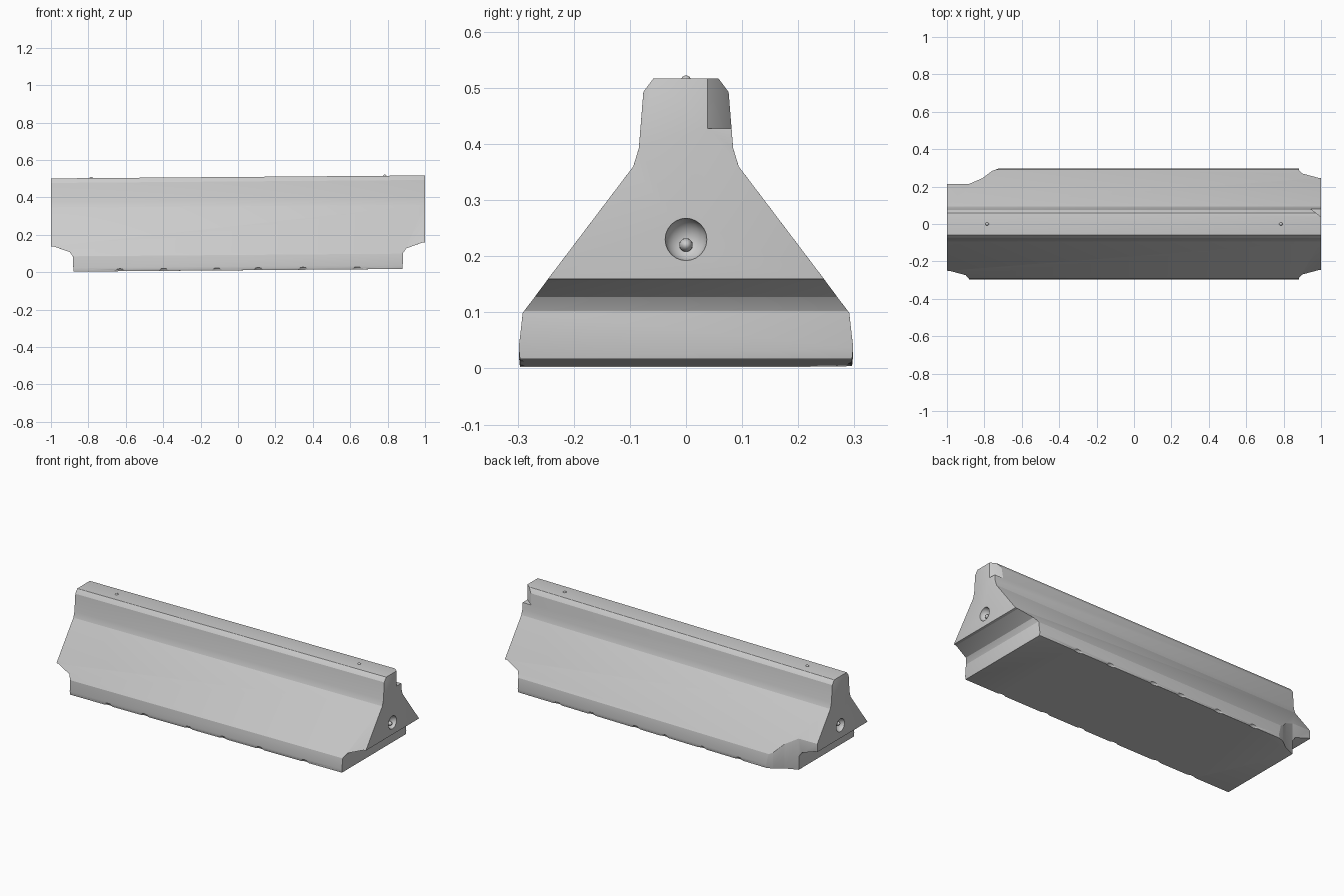
import bpy, bmesh, math, random
from mathutils import Vector

if "Cube" in bpy.data.objects:
    bpy.data.objects.remove(bpy.data.objects["Cube"])

random.seed(4)
TILT = 0.008  # the block rises slightly toward +x


def prism(name, pts, axis, lo, hi):
    """Extrude a 2D outline along an axis; the points fill the other two axes in order."""
    bm = bmesh.new()

    def place(p, t):
        c = list(p)
        c.insert("xyz".index(axis), t)
        return bm.verts.new(c)

    a = [place(p, lo) for p in pts]
    b = [place(p, hi) for p in pts]
    bm.faces.new(a)
    bm.faces.new(b[::-1])
    for i in range(len(pts)):
        j = (i + 1) % len(pts)
        bm.faces.new((a[i], b[i], b[j], a[j]))
    bmesh.ops.recalc_face_normals(bm, faces=bm.faces)
    return finish(name, bm)


def finish(name, bm):
    me = bpy.data.meshes.new(name)
    bm.to_mesh(me)
    bm.free()
    ob = bpy.data.objects.new(name, me)
    bpy.context.collection.objects.link(ob)
    return ob


def ball(name, pos, r, scale=(1, 1, 1)):
    bm = bmesh.new()
    bmesh.ops.create_uvsphere(bm, u_segments=20, v_segments=12, radius=r)
    for v in bm.verts:
        v.co = Vector(v.co[i] * scale[i] + pos[i] for i in range(3))
    return finish(name, bm)


def apply(ob, mod):
    bpy.context.view_layer.objects.active = ob
    bpy.ops.object.modifier_apply(modifier=mod.name)


def cut(ob, cutter):
    m = ob.modifiers.new("cut", 'BOOLEAN')
    m.operation = 'DIFFERENCE'
    m.solver = 'EXACT'
    m.object = cutter
    cutter.hide_render = True
    apply(ob, m)
    bpy.data.objects.remove(cutter)


# main block: symmetric barrier cross-section
half = [(0.296, 0.010), (0.298, 0.030), (0.291, 0.092), (0.094, 0.352),
        (0.084, 0.385), (0.076, 0.485), (0.058, 0.509)]
outline = half + [(-y, z) for y, z in reversed(half)]
block = prism("barrier_block", outline, "x", -1, 1)

# undercut notch at the foot of each end
for s, z in ((-1, 0.145), (1, 0.15)):
    notch = [(s * 1.1, z + 0.01), (s * 0.985, z), (s * 0.90, z - 0.03),
             (s * 0.882, z - 0.055), (s * 0.878, -0.1), (s * 1.1, -0.1)]
    cut(block, prism("notch_cutter", notch, "y", -0.5, 0.5))

# broken back-left corner and softened top corner on the right
chip = [(-0.69, 0.31), (-0.76, 0.283), (-0.81, 0.245), (-0.88, 0.215),
        (-1.1, 0.213), (-1.1, 0.5), (-0.69, 0.5)]
cut(block, prism("corner_cutter", chip, "z", -0.1, 0.25))
corner = [(1.05, 0.0), (0.92, 0.1), (1.05, 0.1)]
cut(block, prism("top_corner_cutter", corner, "z", 0.42, 0.6))

# worn, rounded edges
bev = block.modifiers.new("round", 'BEVEL')
bev.width = 0.012
bev.segments = 3
bev.limit_method = 'ANGLE'
bev.angle_limit = math.radians(14)
apply(block, bev)

# small chips along the bottom edges
for side in (-1, 1):
    for i in range(6):
        x = -0.6 + i * 0.25 + random.uniform(-0.06, 0.06)
        pos = (x, side * 0.306, 0.008)
        cut(block, ball("chip_cutter", pos, 0.018, (1.8, 1, 1)))

# round hollow with a pin in each end
for s, side in ((-1, "left"), (1, "right")):
    cut(block, ball("hollow_cutter", (s * 1.005, 0, 0.222), 0.038))
    ball("end_pin_" + side, (s * 0.978, 0, 0.22), 0.012, (1.6, 1, 1))
    ball("lifting_pin_" + side, (s * 0.785, 0, 0.507 + s * 0.785 * TILT), 0.009)

# slight tilt along the length
for v in block.data.vertices:
    v.co.z += TILT * v.co.x

# shading
bpy.ops.object.select_all(action='DESELECT')
for ob in bpy.context.collection.objects:
    ob.select_set(True)
bpy.context.view_layer.objects.active = block
bpy.ops.object.shade_smooth_by_angle(angle=math.radians(35))
